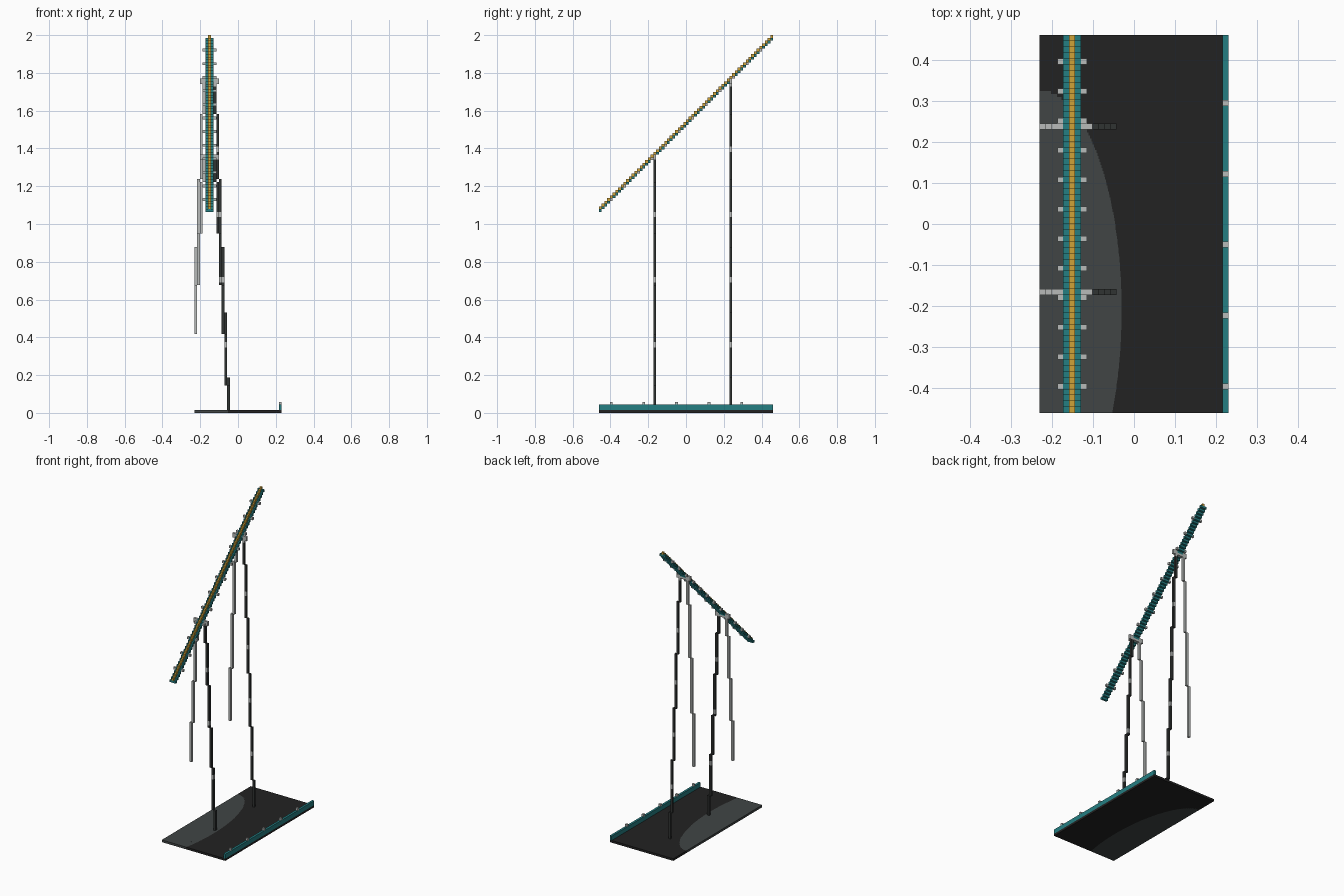
import bpy, bmesh, math
from mathutils import Matrix, Vector

cube = bpy.data.objects.get("Cube")
if cube:
    bpy.data.objects.remove(cube)

U = 2 / 139            # one block
NX, NY = 32, 64        # footprint in blocks
RAIL = 5               # block column under the rail centre
BASE = 74              # rail height in blocks at the front end


def material(name, colour):
    m = bpy.data.materials.new(name)
    m.use_nodes = True
    m.diffuse_color = (*colour, 1)
    bsdf = m.node_tree.nodes["Principled BSDF"]
    bsdf.inputs["Base Color"].default_value = (*colour, 1)
    bsdf.inputs["Roughness"].default_value = 0.8
    return m


BLACK = material("black", (0.016, 0.016, 0.016))
SLATE = material("slate", (0.052, 0.06, 0.06))
CHARCOAL = material("charcoal", (0.03, 0.033, 0.032))
TEAL = material("teal", (0.018, 0.21, 0.225))
YELLOW = material("yellow", (0.62, 0.36, 0.04))
GREY = material("light grey", (0.48, 0.5, 0.49))


def blocks(name, boxes, mat):
    """Join boxes given as (low corner, high corner) in block units."""
    bm = bmesh.new()
    for lo, hi in boxes:
        lo, hi = Vector(lo), Vector(hi)
        mid = (lo + hi) / 2 - Vector((NX / 2, NY / 2, 0))
        size = (hi - lo) * U
        bmesh.ops.create_cube(bm, size=1, matrix=Matrix.Translation(mid * U) @ Matrix.Diagonal((*size, 1)))
    mesh = bpy.data.meshes.new(name)
    bm.to_mesh(mesh)
    bm.free()
    mesh.materials.append(mat)
    obj = bpy.data.objects.new(name, mesh)
    bpy.context.collection.objects.link(obj)
    return obj


def block(i, j, k, w=1, d=1, h=1):
    return (i, j, k), (i + w, j + d, k + h)


# Ground slab: strips split along a rounded slate patch
slate, black = [], []
for j in range(2 * NY):
    y = j / 2
    reach = 1 - ((y + 0.25 - 17.4) / 37.2) ** 2
    edge = 13.9 * math.sqrt(reach) if reach > 0 else 0
    if edge > 0:
        slate.append(block(0, y, 0, edge, 0.5))
    black.append(block(edge, y, 0, NX - edge, 0.5))
blocks("ground_patch", slate, SLATE)
blocks("ground_slab", black, BLACK)

# Low side wall with studs
blocks("side_wall", [block(NX - 1, 0, 1, 1, NY, 2)], TEAL)
blocks("wall_studs", [block(NX - 1, j, 3) for j in range(4, NY, 12)], GREY)

# Climbing rail with raised centre strip and side studs
blocks("rail", [block(RAIL - 1, j, BASE + j, 3) for j in range(NY)], TEAL)
blocks("rail_strip", [block(RAIL, j, BASE + 1 + j) for j in range(NY)], YELLOW)
blocks("rail_studs", [block(RAIL + s, j, BASE + j)
                      for j in range(4, NY, 5) for s in (-2, 2)], GREY)

# Two trestles, each with a bracket and a pair of stepped, splayed legs
for name, j in (("front", 20), ("back", 48)):
    top = BASE + j
    blocks(name + "_bracket", [block(RAIL - 3, j, top - 1, 7),
                               block(RAIL - 3, j, top, 2),
                               block(RAIL + 2, j, top, 2)], GREY)
    outer, inner, bands = [], [], []
    for k in range(1, top - 1):
        splay = 2 + round(5 * (1 - k / top))
        (bands if k > 2 and k % 24 < 2 else inner).append(block(RAIL + splay, j, k))
        if splay <= RAIL:
            outer.append(block(RAIL - splay, j, k))
    blocks(name + "_inner_leg", inner, CHARCOAL)
    blocks(name + "_leg_bands", bands, GREY)
    blocks(name + "_outer_leg", outer, GREY)
